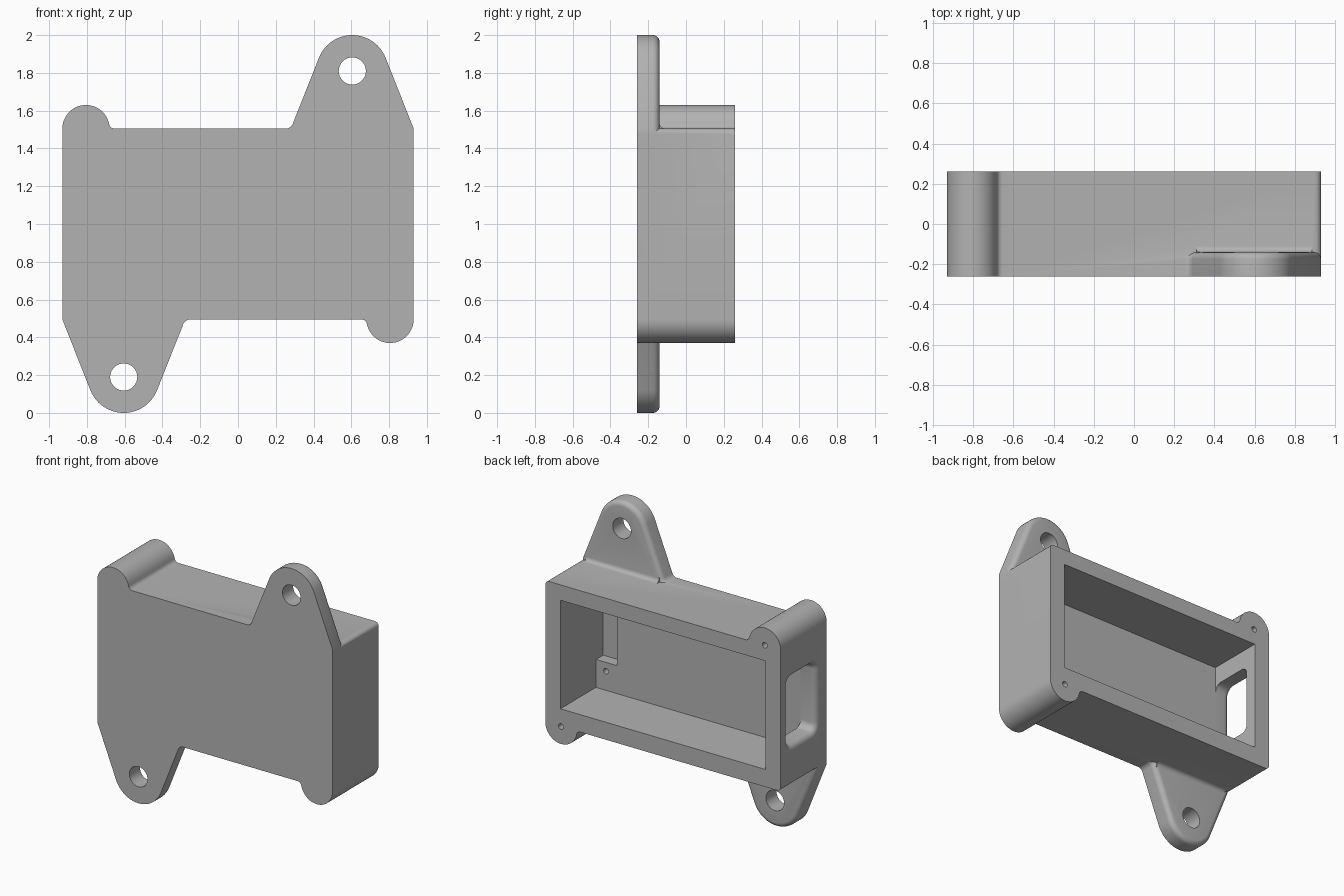
import bpy, bmesh
from math import sin, cos, radians, pi, sqrt, atan2, degrees

if "Cube" in bpy.data.objects:
    bpy.data.objects.remove(bpy.data.objects["Cube"], do_unlink=True)

FRONT, BACK, FLOOR = -0.26, 0.26, -0.14
TOP, SIDE = 1.505, 0.93

grey = bpy.data.materials.new("plain grey")
grey.use_nodes = True
grey.diffuse_color = (0.45, 0.45, 0.45, 1)
grey.node_tree.nodes["Principled BSDF"].inputs["Base Color"].default_value = grey.diffuse_color


def arc(cx, cy, r, a0, a1, n):
    angles = [radians(a0 + (a1 - a0) * i / n) for i in range(n + 1)]
    return [(cx + r * cos(a), cy + r * sin(a)) for a in angles]


def half_turn(points):
    """Turn front-plane points half a turn about the middle of the case."""
    return [(-x, 2 - z) for x, z in points]


def loft(name, rings, round_end=0):
    """Solid through equal rings of 3D points; round_end bevels the last rim."""
    bm = bmesh.new()
    loops = [[bm.verts.new(p) for p in ring] for ring in rings]
    bm.faces.new(loops[0])
    last = bm.faces.new(loops[-1])
    n = len(loops[0])
    for a, b in zip(loops, loops[1:]):
        for i in range(n):
            j = (i + 1) % n
            bm.faces.new((a[i], a[j], b[j], b[i]))
    bmesh.ops.recalc_face_normals(bm, faces=bm.faces)
    if round_end:
        bmesh.ops.bevel(bm, geom=list(last.edges), offset=round_end, segments=5,
                        profile=0.5, affect='EDGES')
    bmesh.ops.recalc_face_normals(bm, faces=bm.faces)
    mesh = bpy.data.meshes.new(name)
    bm.to_mesh(mesh)
    bm.free()
    mesh.materials.append(grey)
    obj = bpy.data.objects.new(name, mesh)
    bpy.context.collection.objects.link(obj)
    return obj


def prism(name, points, y0, y1, round_end=0):
    return loft(name, [[(x, y, z) for x, z in points] for y in (y0, y1)], round_end)


def box(x0, x1, z0, z1):
    return [(x0, z0), (x1, z0), (x1, z1), (x0, z1)]


def combine(target, tool, operation):
    """Apply a boolean and drop the tool."""
    mod = target.modifiers.new(operation.lower(), 'BOOLEAN')
    mod.operation, mod.solver, mod.object = operation, 'EXACT', tool
    bpy.ops.object.select_all(action='DESELECT')
    target.select_set(True)
    bpy.context.view_layer.objects.active = target
    bpy.ops.object.modifier_apply(modifier=mod.name)
    bpy.data.objects.remove(tool, do_unlink=True)


# Case body: rounded corner, blended screw boss, repeated by a half turn
boss_x, boss_r, blend = -0.805, 0.125, 0.03
dx = sqrt((boss_r + blend) ** 2 - blend ** 2)
lean = degrees(atan2(blend, dx))
half = arc(SIDE - 0.03, TOP - 0.03, 0.03, 0, 90, 5)
half += arc(boss_x + dx, TOP + blend, blend, 270, 180 + lean, 6)
half += arc(boss_x, TOP, boss_r, lean, 180, 24)[1:]
case = prism("case", half + half_turn(half), FRONT, BACK)

# Mounting tabs with rounded back rim, and the blend strip where they meet the case
tab_x, tab_z = 0.605, 1.81
tab = [(SIDE, 1.4), (SIDE, TOP)] + arc(tab_x, tab_z, 0.19, 21, 159, 28)
tab += arc(0.2525, TOP + 0.04, 0.04, 339, 270, 6) + [(0.2525, 1.4)]
strip = arc(FLOOR + 0.03, TOP + 0.03, 0.03, 180, 270, 6)
strip += [(FLOOR + 0.03, 1.48), (FLOOR - 0.03, 1.48), (FLOOR - 0.03, TOP + 0.03)]
for turned in (False, True):
    turn = half_turn if turned else list
    combine(case, prism("mounting_tab", turn(tab), FRONT, FLOOR, 0.035), 'UNION')
    rings = []
    for x in (0.31, 0.885):
        ring = []
        for y, z in strip:
            tx, tz = turn([(x, z)])[0]
            ring.append((tx, y, tz))
        rings.append(ring)
    combine(case, loft("tab_blend", rings), 'UNION')

# Main cavity, open at the back
combine(case, prism("cavity", box(-0.81, 0.81, 0.62, 1.395), FLOOR, 0.4), 'DIFFERENCE')

# Shallow pocket in the cavity floor
combine(case, prism("floor_pocket", box(0.645, 0.808, 0.82, 1.2), -0.22, 0), 'DIFFERENCE')


# Round holes: through the tabs, blind in the bosses and the cavity floor
def drill(x, z, r, y0, y1, n):
    combine(case, prism("hole", arc(x, z, r, 0, 360 - 360 / n, n - 1), y0, y1), 'DIFFERENCE')


for x, z in ((tab_x, tab_z), (-tab_x, 2 - tab_z)):
    drill(x, z, 0.072, -0.4, 0, 32)
for x, z in ((boss_x, TOP), (-boss_x, 2 - TOP)):
    drill(x, z, 0.02, -0.1, 0.4, 16)
for z in (0.757, 1.263):
    drill(0.73, z, 0.02, -0.22, 0, 16)


# Side window with rounded corners and a flared outer rim
def window_ring(x, grow):
    y0, y1, z0, z1, r = -0.137, 0.177, 0.78, 1.262, 0.05
    ring = []
    for cy, cz, a in ((y1 - r, z1 - r, 0), (y0 + r, z1 - r, 90),
                      (y0 + r, z0 + r, 180), (y1 - r, z0 + r, 270)):
        ring += [(x, y, z) for y, z in arc(cy, cz, r + grow, a, a + 90, 6)]
    return ring


flare = 0.045
rings = [window_ring(-0.79, 0)]
for i in range(7):
    a = i / 6 * pi / 2
    rings.append(window_ring(-SIDE + flare * (1 - sin(a)), flare * (1 - cos(a))))
rings.append(window_ring(-1.0, flare))
combine(case, loft("side_window", rings), 'DIFFERENCE')

bpy.ops.object.shade_smooth_by_angle(angle=radians(30))
